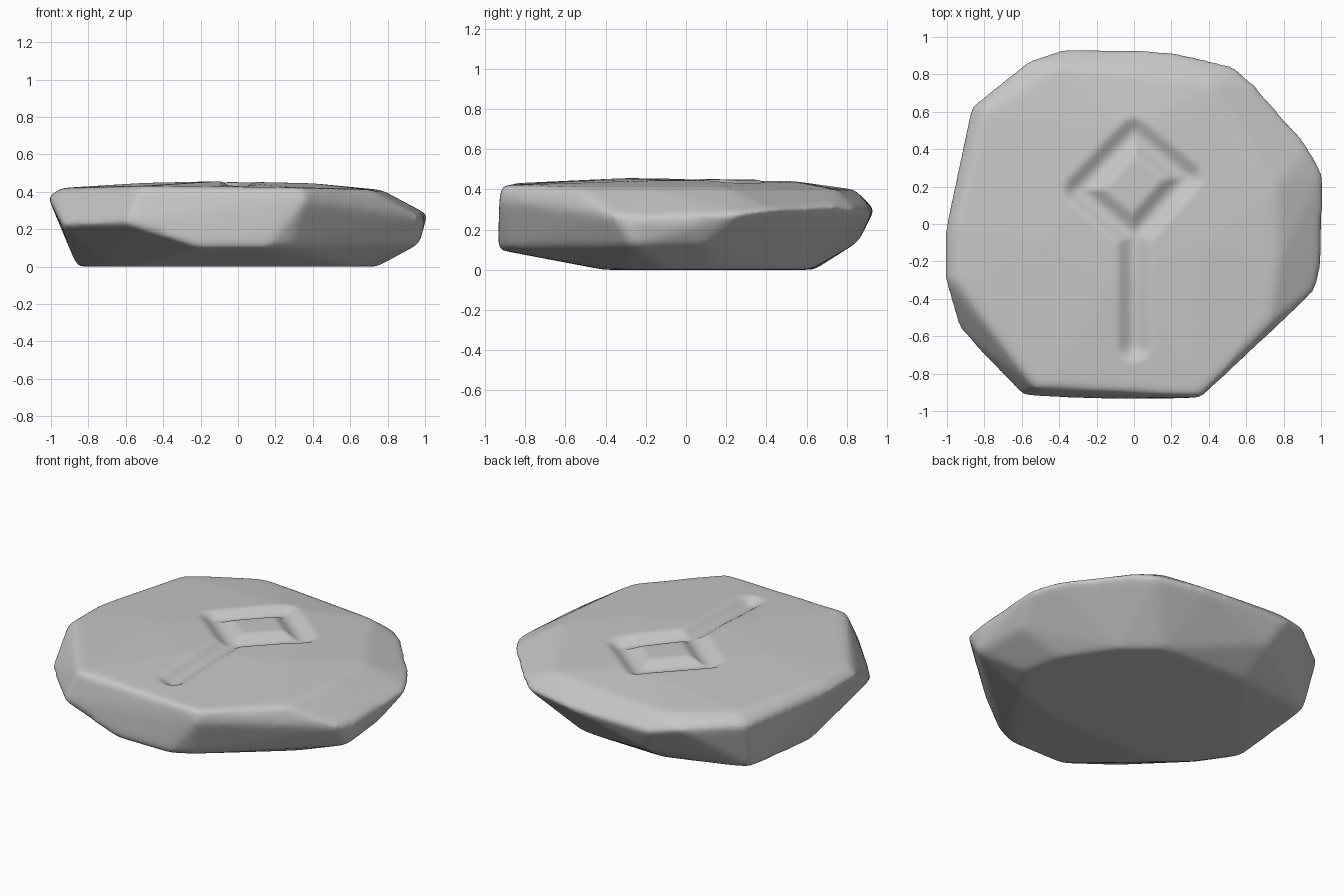
import bpy
import bmesh
from mathutils import Vector
from mathutils.geometry import intersect_point_line

default_cube = bpy.data.objects.get("Cube")
if default_cube:
    bpy.data.objects.remove(default_cube, do_unlink=True)

# Stone material
stone_grey = bpy.data.materials.new("stone grey")
stone_grey.use_nodes = True
colour = (0.57, 0.57, 0.57, 1)
stone_grey.diffuse_color = colour
stone_grey.node_tree.nodes["Principled BSDF"].inputs["Base Color"].default_value = colour

# Corners of the chipped stone, grouped by level
base = [(-.86, -.03), (-.68, -.28), (-.5, -.41), (.3, -.4), (.62, -.3),
        (.75, -.1), (.7, .15), (.5, .45), (.3, .62), (-.3, .64)]
waist = [(-.38, .94, .3), (.2, .93, .3), (.54, .85, .3), (.65, .75, .32),
         (.94, .42, .3), (1.015, .28, .28), (1.005, -.2, .26), (.97, -.36, .27),
         (.36, -.93, .35), (.28, -.88, .11), (.15, -.935, .1), (-.2, -.935, .1),
         (-.6, -.92, .23), (-.94, -.56, .22), (-1.015, -.3, .37),
         (-1.015, -.05, .37), (-.87, .63, .35), (-.56, .88, .34),
         (.97, -.27, .12), (.94, .1, .13), (-.3, .86, .14), (-.84, .54, .04)]
crown = [(-.95, -.3, .42), (-.52, -.88, .43), (.35, -.92, .42), (.72, -.55, .41),
         (.77, -.2, .41), (.76, .2, .41), (.42, .75, .4), (-.4, .84, .4),
         (-.8, .6, .41), (-.95, 0, .42), (-.1, -.3, .457), (0, .5, .447),
         (-.5, -.1, .448), (.4, -.1, .446)]


def apply_modifier(obj, kind, **settings):
    """Add a modifier, set it up and apply it."""
    modifier = obj.modifiers.new(kind.title(), kind)
    for key, value in settings.items():
        setattr(modifier, key, value)
    bpy.ops.object.modifier_apply(modifier=modifier.name)


# Stone body: convex hull of the corners
bm = bmesh.new()
for point in [(x, y, 0) for x, y in base] + waist + crown:
    bm.verts.new(point)
hull = bmesh.ops.convex_hull(bm, input=bm.verts)
loose = {g for g in hull["geom_interior"] + hull["geom_unused"]
         if isinstance(g, bmesh.types.BMVert)}
bmesh.ops.delete(bm, geom=list(loose), context="VERTS")
bmesh.ops.recalc_face_normals(bm, faces=bm.faces)
mesh = bpy.data.meshes.new("carved_stone")
bm.to_mesh(mesh)
bm.free()
stone = bpy.data.objects.new("carved_stone", mesh)
bpy.context.collection.objects.link(stone)
bpy.ops.object.select_all(action="DESELECT")
bpy.context.view_layer.objects.active = stone
stone.select_set(True)

# Worn, rounded edges
apply_modifier(stone, "REMESH", mode="VOXEL", voxel_size=0.016)
apply_modifier(stone, "SMOOTH", factor=0.5, iterations=26)
mesh = stone.data

# Carved sign: a diamond with a straight stem
diamond = [Vector(p) for p in [(0, .48), (-.29, .18), (0, -.06), (.28, .25)]]
strokes = [(diamond[i], diamond[(i + 1) % 4]) for i in range(4)]
strokes.append((diamond[2], Vector((0, -.65))))


def stroke_distance(point, start, end):
    """Distance from a point to a stroke segment."""
    along = intersect_point_line(point, start, end)[1]
    along = min(max(along, 0), 1)
    return (point - start.lerp(end, along)).length


normals = [v.normal.copy() for v in mesh.vertices]
for v, normal in zip(mesh.vertices, normals):
    if normal.z > 0.6 and v.co.z > 0.3:
        distance = min(stroke_distance(v.co.xy, a, b) for a, b in strokes)
        t = min(max((distance - 0.005) / 0.095, 0), 1)
        v.co.z -= 0.042 * (1 - t * t * (3 - 2 * t))
mesh.update()

mesh.materials.clear()
mesh.materials.append(stone_grey)
bpy.ops.object.shade_smooth()
